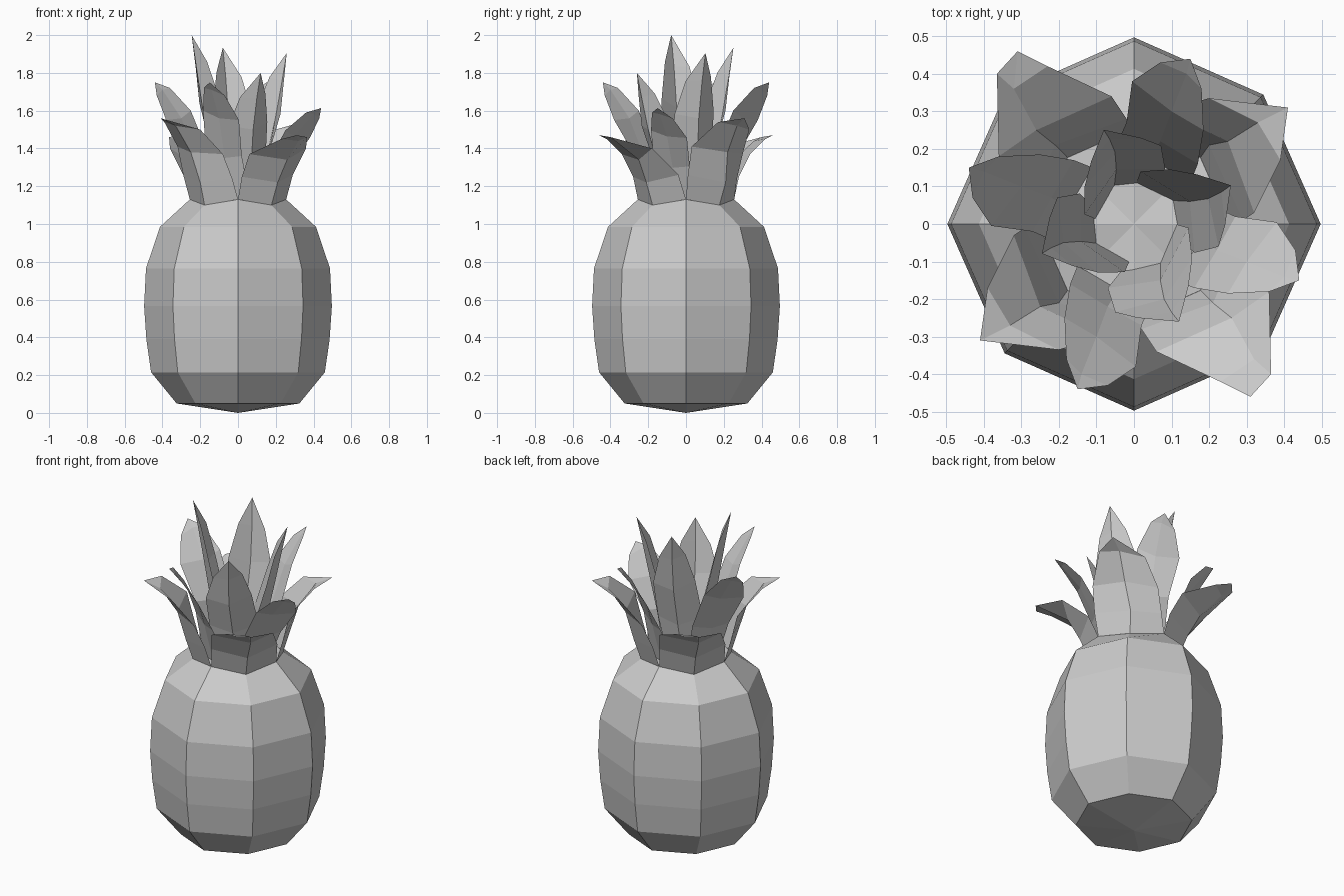
import bpy
import bmesh
from math import radians
from mathutils import Matrix, Vector

default_cube = bpy.data.objects.get("Cube")
if default_cube:
    bpy.data.objects.remove(default_cube, do_unlink=True)

SHOULDER = 1.1  # height where the leaves grow out of the fruit

# One plain grey for everything
grey = bpy.data.materials.new("plain_grey")
grey.use_nodes = True
grey.diffuse_color = (0.6, 0.6, 0.6, 1)
grey.node_tree.nodes["Principled BSDF"].inputs["Base Color"].default_value = grey.diffuse_color


def add_object(name, bm):
    """Turn a bmesh into a flat shaded object."""
    mesh = bpy.data.meshes.new(name)
    bm.to_mesh(mesh)
    bm.free()
    mesh.materials.append(grey)
    obj = bpy.data.objects.new(name, mesh)
    bpy.context.collection.objects.link(obj)
    return obj


def add_fruit(profile, sides):
    """Revolve a (radius, height) profile into a faceted body closed at both poles."""
    bm = bmesh.new()
    points = [bm.verts.new((radius, 0, height)) for radius, height in profile]
    edges = [bm.edges.new(pair) for pair in zip(points, points[1:])]
    bmesh.ops.spin(bm, geom=points + edges, axis=(0, 0, 1), cent=(0, 0, 0),
                   angle=radians(360), steps=sides, use_duplicate=False)
    bmesh.ops.remove_doubles(bm, verts=bm.verts, dist=0.001)
    # The diagonal ribs sit slightly further in, and dip at the neck
    for vert in bm.verts:
        if min(abs(vert.co.x), abs(vert.co.y)) > 0.05:
            vert.co.xy *= 0.98
            if vert.co.z > SHOULDER:
                vert.co.z = SHOULDER
    bmesh.ops.recalc_face_normals(bm, faces=bm.faces)
    return add_object("fruit_body", bm)


def add_leaf(name, rows, tip, turn, stretch=1.0, reach=1.0):
    """Loft a keeled leaf through rows of (edge, keel, edge) and close it at the tip."""
    bm = bmesh.new()
    spin = Matrix.Rotation(radians(turn), 3, "Z")

    def place(point):
        x, y, z = point
        height = SHOULDER + (z - SHOULDER) * stretch
        return bm.verts.new(spin @ Vector((x * reach, y * reach, height)))

    grid = [[place(point) for point in row] for row in rows]
    end = place(tip)
    for low, high in zip(grid, grid[1:]):
        for i in range(2):
            bm.faces.new((low[i], low[i + 1], high[i + 1], high[i]))
    for i in range(2):
        bm.faces.new((grid[-1][i], grid[-1][i + 1], end))
    return add_object(name, bm)


# Fruit
add_fruit([(0, 0), (0.325, 0.05), (0.46, 0.215), (0.485, 0.39), (0.497, 0.565),
           (0.487, 0.765), (0.413, 0.985), (0.255, 1.13), (0, 1.13)], sides=8)

# Outer crown: two pairs of broad leaves that share the neck of the fruit
drooping_rows = [
    ((0, -.255, 1.13), (.177, -.177, 1.1), (.255, 0, 1.13)),
    ((.02, -.28, 1.25), (.21, -.21, 1.22), (.29, -.04, 1.26)),
    ((.06, -.34, 1.37), (.26, -.25, 1.34), (.36, -.18, 1.4)),
    ((.23, -.42, 1.45), (.32, -.36, 1.44), (.365, -.4, 1.46)),
]
spreading_rows = [
    ((-.255, 0, 1.13), (-.177, -.177, 1.1), (0, -.255, 1.13)),
    ((-.29, -.01, 1.26), (-.2, -.21, 1.22), (-.03, -.27, 1.24)),
    ((-.32, -.03, 1.41), (-.25, -.22, 1.38), (-.08, -.3, 1.37)),
    ((-.39, -.17, 1.54), (-.33, -.27, 1.52), (-.2, -.335, 1.5)),
]
for side, turn in (("front", 0), ("back", 180)):
    add_leaf("outer_drooping_leaf_" + side, drooping_rows, (.31, -.46, 1.47), turn)
    add_leaf("outer_spreading_leaf_" + side, spreading_rows, (-.41, -.31, 1.56), turn)

# Middle crown: four leaves leaning outwards, the one on the left shorter
middle_rows = [
    ((-.15, -.11, 1.1), (-.04, -.17, 1.1), (.07, -.16, 1.1)),
    ((-.17, -.16, 1.38), (-.07, -.22, 1.35), (.02, -.27, 1.36)),
    ((-.185, -.25, 1.6), (-.1, -.3, 1.56), (.005, -.38, 1.55)),
    ((-.18, -.36, 1.72), (-.14, -.4, 1.71), (-.07, -.43, 1.68)),
]
for side, turn, stretch in (("front", 0, 1), ("left", 90, .79),
                            ("back", 180, 1), ("right", 270, 1)):
    add_leaf("middle_leaf_" + side, middle_rows, (-.15, -.44, 1.75), turn, stretch)

# Inner crown: four broad upright leaves of growing height
inner_rows = [
    ((-.03, -.12, 1.1), (.07, -.1, 1.1), (.11, 0, 1.1)),
    ((-.07, -.17, 1.33), (.07, -.15, 1.31), (.145, -.01, 1.33)),
    ((-.05, -.235, 1.52), (.08, -.2, 1.5), (.155, -.09, 1.54)),
    ((.01, -.25, 1.67), (.1, -.235, 1.67), (.145, -.165, 1.69)),
]
for side, turn, stretch, reach in (("front", 0, 1, 1), ("left", 87, 1.15, .97),
                                   ("back", 173, 1.19, .92), ("right", 263, 1.286, .9)):
    add_leaf("inner_leaf_" + side, inner_rows, (.12, -.26, 1.8), turn, stretch, reach)
